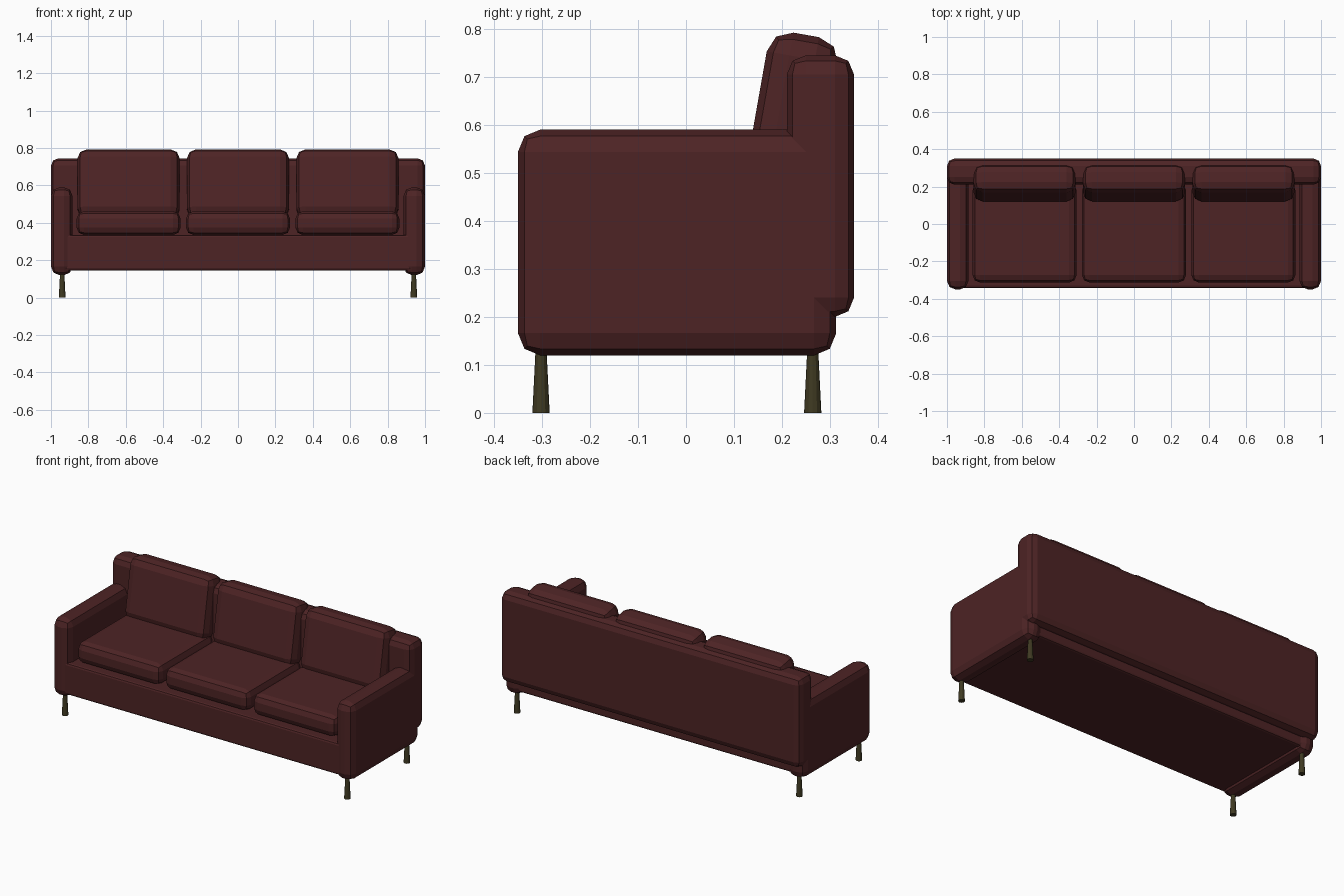
import bpy
import math
from mathutils import Vector, Matrix

cube = bpy.data.objects.get("Cube")
if cube:
    bpy.data.objects.remove(cube, do_unlink=True)


def material(name, rgb):
    mat = bpy.data.materials.new(name)
    mat.use_nodes = True
    mat.diffuse_color = (*rgb, 1)
    mat.node_tree.nodes["Principled BSDF"].inputs["Base Color"].default_value = (*rgb, 1)
    return mat


leather = material("dark red leather", (0.075, 0.017, 0.018))
wood = material("dark olive wood", (0.05, 0.042, 0.016))


def soft_box(name, low, high, bevel, tilt=0):
    """Rounded block between two corners, tilted back about its lower front edge."""
    low, high = Vector(low), Vector(high)
    bpy.ops.mesh.primitive_cube_add(size=1)
    obj = bpy.context.object
    obj.name = name
    pivot = Vector((0, low.y, low.z))
    obj.data.transform(Matrix.Translation((low + high) / 2) @ Matrix.Diagonal((*(high - low), 1)))
    obj.data.transform(Matrix.Translation(pivot) @ Matrix.Rotation(-tilt, 4, 'X')
                       @ Matrix.Translation(-pivot))
    mod = obj.modifiers.new("Rounded edges", 'BEVEL')
    mod.width = bevel
    mod.segments = 2
    obj.data.materials.append(leather)
    return obj


# Frame: seat base and backrest
soft_box("seat_base", (-0.93, -0.342, 0.145), (0.93, 0.30, 0.335), 0.012)
soft_box("backrest", (-1, 0.21, 0.2), (1, 0.35, 0.745), 0.04)

# Arms and legs on both sides
for side, label in ((1, "left"), (-1, "right")):
    xs = sorted((side * 0.885, side * 1.0))
    soft_box(label + "_arm", (xs[0], -0.35, 0.12), (xs[1], 0.313, 0.59), 0.046)
    for y, place in ((-0.302, "front"), (0.264, "back")):
        bpy.ops.mesh.primitive_cone_add(vertices=12, radius1=0.018, radius2=0.011,
                                        depth=0.14, location=(side * 0.94, y, 0.07))
        leg = bpy.context.object
        leg.name = f"{place}_{label}_leg"
        leg.data.materials.append(wood)

# Three seat cushions with matching reclined back cushions
for x, label in ((-0.585, "right"), (0, "middle"), (0.585, "left")):
    soft_box(label + "_seat_cushion", (x - 0.278, -0.313, 0.335), (x + 0.278, 0.22, 0.462), 0.04)
    soft_box(label + "_back_cushion", (x - 0.273, 0.113, 0.44), (x + 0.273, 0.263, 0.806),
             0.048, math.radians(10))
